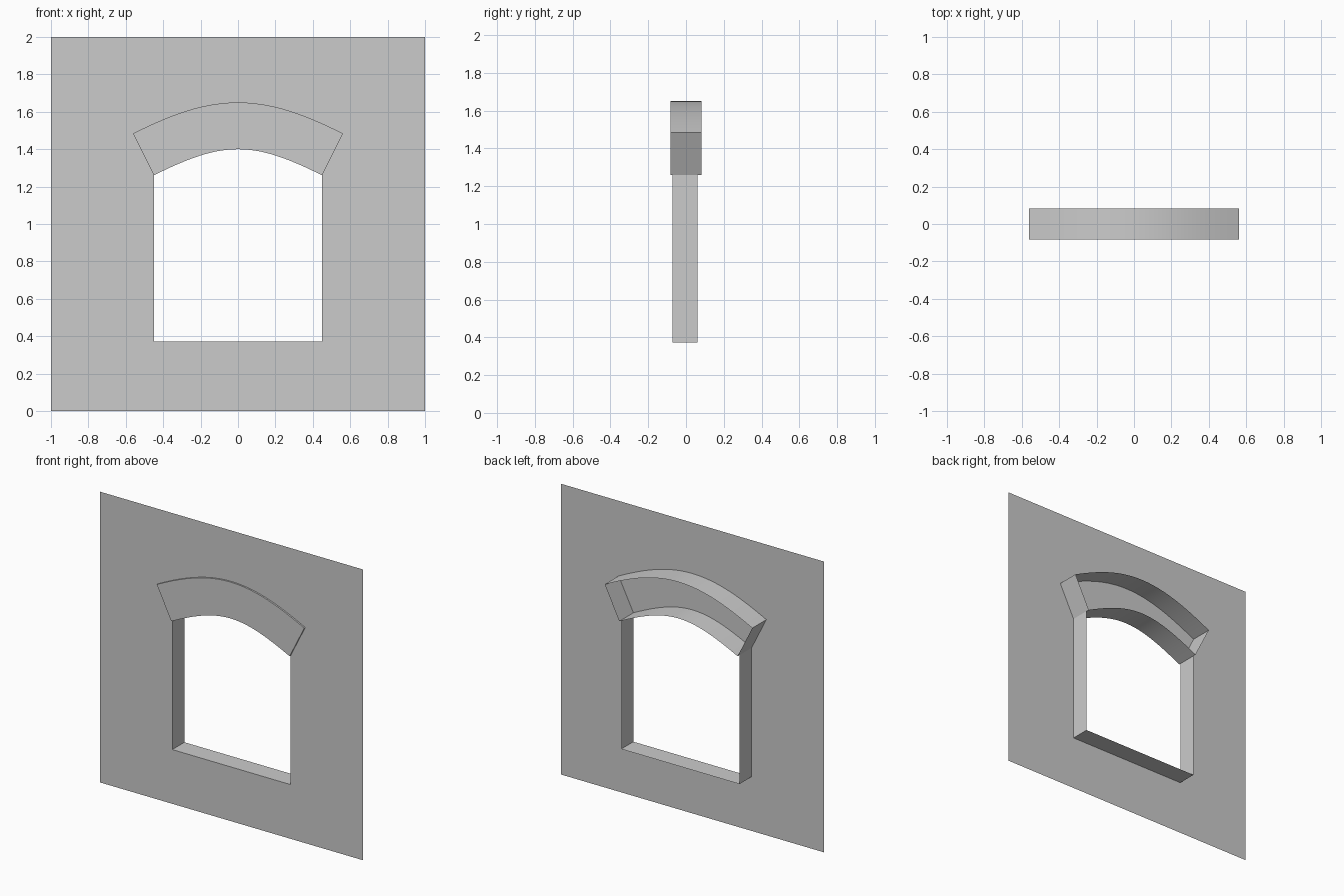
import bpy, bmesh
from mathutils import Vector

cube = bpy.data.objects.get("Cube")
if cube:
    bpy.data.objects.remove(cube)

WALL_Y, REVEAL_Y = -0.071, 0.061
ARCH_Y = 0.082
HALF, SILL, SPRING, CROWN = 0.45, 0.373, 1.26, 1.40
THICK, STEPS = 0.25, 24

grey = bpy.data.materials.new("stone grey")
grey.use_nodes = True
colour = (0.6, 0.6, 0.6, 1)
grey.diffuse_color = colour
grey.node_tree.nodes["Principled BSDF"].inputs["Base Color"].default_value = colour


def make_object(name, bm):
    mesh = bpy.data.meshes.new(name)
    bm.to_mesh(mesh)
    bm.free()
    mesh.materials.append(grey)
    obj = bpy.data.objects.new(name, mesh)
    bpy.context.collection.objects.link(obj)
    return obj


def row(bm, points, y):
    return [bm.verts.new((p.x, y, p.y)) for p in points]


def bridge(bm, a, b):
    for i in range(len(a) - 1):
        bm.faces.new((a[i], a[i + 1], b[i + 1], b[i]))


# Arch curve: a cubic with sloping straight-ish ends, and its parallel offset
rise = (CROWN - SPRING) / 0.75
ctrl = [Vector((-HALF, SPRING)), Vector((2 * rise - HALF, SPRING + rise)),
        Vector((HALF - 2 * rise, SPRING + rise)), Vector((HALF, SPRING))]
inner, outer = [], []
for i in range(STEPS + 1):
    t = i / STEPS
    s = 1 - t
    p = ctrl[0] * s**3 + ctrl[1] * 3 * s * s * t + ctrl[2] * 3 * s * t * t + ctrl[3] * t**3
    d = ((ctrl[1] - ctrl[0]) * s * s + (ctrl[2] - ctrl[1]) * 2 * s * t
         + (ctrl[3] - ctrl[2]) * t * t).normalized()
    inner.append(p)
    outer.append(p + Vector((-d.y, d.x)) * THICK)

# Wall: thin sheet with an arched opening
bm = bmesh.new()
square = [Vector(c) for c in ((-1, 0), (1, 0), (1, 2), (-1, 2))]
opening = inner + [Vector((HALF, SILL)), Vector((-HALF, SILL))]
for loop in (square, opening):
    verts = row(bm, loop, WALL_Y)
    for i, v in enumerate(verts):
        bm.edges.new((v, verts[i - 1]))
bmesh.ops.triangle_fill(bm, use_beauty=True, use_dissolve=False,
                        edges=bm.edges[:], normal=(0, -1, 0))
make_object("wall", bm)

# Window reveal: jambs and sill running back from the wall
bm = bmesh.new()
path = [inner[0], opening[-1], opening[-2], inner[-1]]
bridge(bm, row(bm, path, WALL_Y), row(bm, path, REVEAL_Y))
make_object("window_reveal", bm)

# Lintel arch: front face, top, underside and ends, open at the back
bm = bmesh.new()
front_in, front_out = row(bm, inner, -ARCH_Y), row(bm, outer, -ARCH_Y)
back_in, back_out = row(bm, inner, ARCH_Y), row(bm, outer, ARCH_Y)
bridge(bm, front_in, front_out)
bridge(bm, front_out, back_out)
bridge(bm, back_in, front_in)
for i in (0, -1):
    quad = [front_in[i], front_out[i], back_out[i], back_in[i]]
    bm.faces.new(quad if i == 0 else quad[::-1])
bmesh.ops.recalc_face_normals(bm, faces=bm.faces[:])
arch = make_object("lintel_arch", bm)

bpy.ops.object.select_all(action='DESELECT')
arch.select_set(True)
bpy.context.view_layer.objects.active = arch
bpy.ops.object.shade_smooth_by_angle(angle=0.6)
